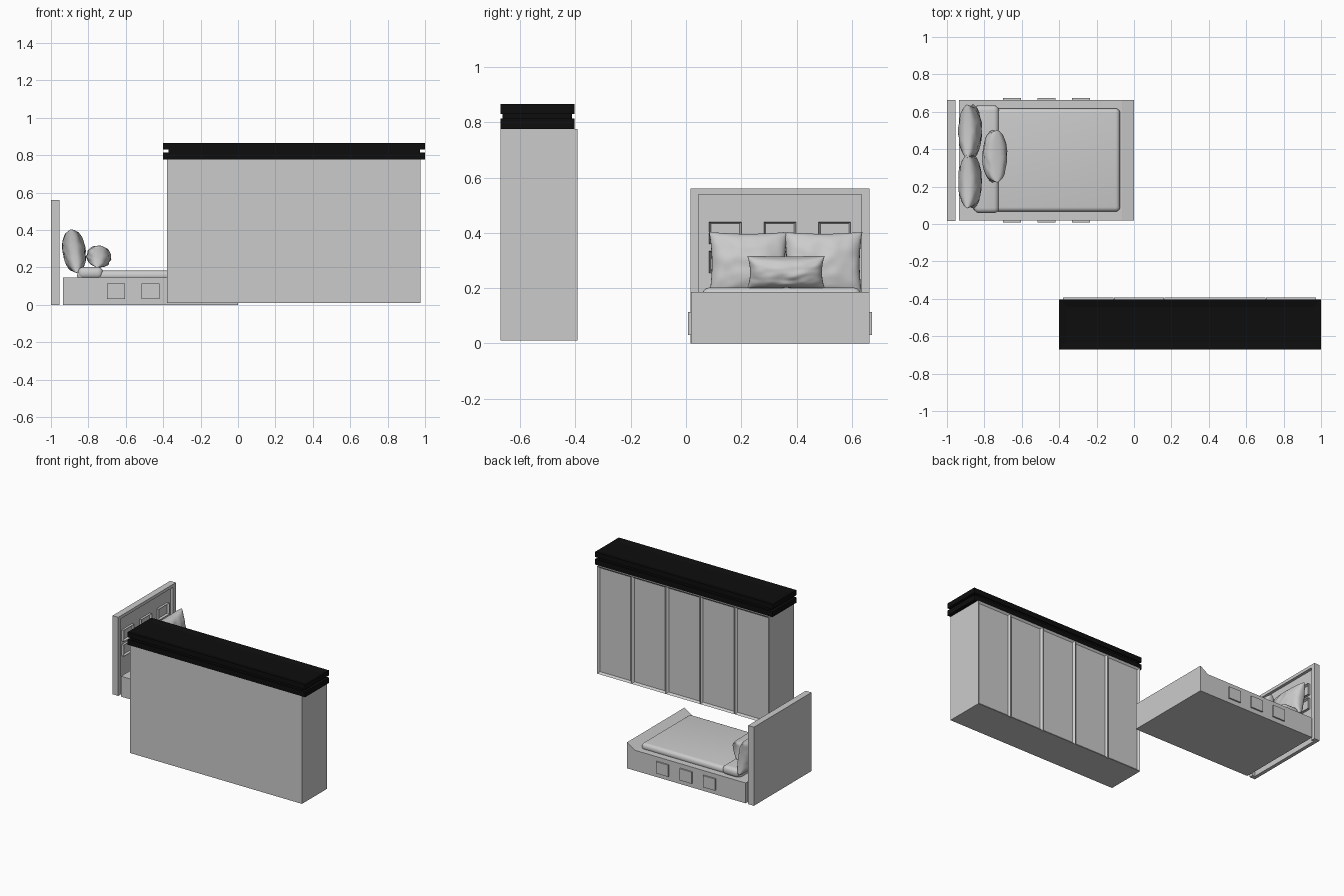
import bpy, bmesh, math
from mathutils import Vector, Matrix, noise

if "Cube" in bpy.data.objects:
    bpy.data.objects.remove(bpy.data.objects["Cube"])


def finish(name, bm, mat=None, smooth=False):
    bmesh.ops.recalc_face_normals(bm, faces=bm.faces)
    me = bpy.data.meshes.new(name)
    bm.to_mesh(me)
    bm.free()
    ob = bpy.data.objects.new(name, me)
    bpy.context.collection.objects.link(ob)
    if mat:
        me.materials.append(mat)
    if smooth:
        me.polygons.foreach_set("use_smooth", [True] * len(me.polygons))
    return ob


def add_box(bm, x, y, z):
    size = (x[1] - x[0], y[1] - y[0], z[1] - z[0])
    mid = ((x[0] + x[1]) / 2, (y[0] + y[1]) / 2, (z[0] + z[1]) / 2)
    m = Matrix.Translation(mid) @ Matrix.Diagonal((*size, 1))
    return bmesh.ops.create_cube(bm, size=1, matrix=m)["verts"]


def box(name, x, y, z, mat=None, bevel=0):
    bm = bmesh.new()
    add_box(bm, x, y, z)
    ob = finish(name, bm, mat, smooth=bevel > 0)
    if bevel:
        b = ob.modifiers.new("round", "BEVEL")
        b.width, b.segments = bevel, 5
    return ob


def recess(bm, direction, thickness, depth):
    """Inset the faces pointing along direction and push the middle inwards."""
    bm.normal_update()
    d = Vector(direction)
    faces = [f for f in bm.faces if f.normal.dot(d) > 0.99]
    bmesh.ops.inset_region(bm, faces=faces, thickness=thickness, depth=0)
    verts = {v for f in faces for v in f.verts}
    bmesh.ops.translate(bm, verts=list(verts), vec=-d * depth)


def pillow(name, loc, width, height, thick, tilt, seed):
    """Plump cushion with pulled-out corners: width on y, height on z."""
    n = 28
    bm = bmesh.new()
    off = Vector((seed * 7.3, seed * 3.1, 0))
    for side in (1, -1):
        grid = []
        for i in range(n + 1):
            u = math.sin(math.pi / 2 * (2 * i / n - 1))
            row = []
            for j in range(n + 1):
                v = math.sin(math.pi / 2 * (2 * j / n - 1))
                puff = max(0, (1 - u * u) * (1 - v * v)) ** 0.36
                wob = noise.noise(Vector((u * 3, v * 3, side)) + off)
                x = side * thick / 2 * puff * (1 + 0.12 * wob)
                y = u * width / 2 * (1 - 0.07 * (1 - v * v))
                z = v * height / 2 * (1 - 0.07 * (1 - u * u))
                row.append(bm.verts.new((x, y, z)))
            grid.append(row)
        for i in range(n):
            for j in range(n):
                bm.faces.new((grid[i][j], grid[i + 1][j],
                              grid[i + 1][j + 1], grid[i][j + 1]))
    bmesh.ops.remove_doubles(bm, verts=bm.verts, dist=1e-5)
    m = Matrix.Translation(loc) @ Matrix.Rotation(math.radians(tilt), 4, 'Y')
    bmesh.ops.transform(bm, matrix=m, verts=bm.verts)
    return finish(name, bm, smooth=True)


black = bpy.data.materials.new("black")
black.diffuse_color = (0.004, 0.004, 0.004, 1)
black.use_nodes = True
black.node_tree.nodes["Principled BSDF"].inputs["Base Color"].default_value = black.diffuse_color

# Wardrobe body and five framed doors facing the bed
X0, X1 = -0.38, 0.975
box("wardrobe_body", (X0, X1), (-0.672, -0.408), (0.01, 0.776))
w = (X1 - X0) / 5
for i in range(5):
    bm = bmesh.new()
    a = X0 + i * w
    add_box(bm, (a + 0.001, a + w - 0.001), (-0.409, -0.392), (0.01, 0.776))
    recess(bm, (0, 1, 0), 0.019, 0.012)
    finish(f"wardrobe_door_{i + 1}", bm)

# Black crown: two slabs separated by a groove, shallow tray on top
CX, CY = (-0.4, 1.0), (-0.672, -0.404)
box("crown_lower", CX, CY, (0.776, 0.814), black)
box("crown_groove", (-0.372, 0.972), (-0.664, -0.412), (0.812, 0.832), black)
bm = bmesh.new()
add_box(bm, CX, CY, (0.83, 0.866))
recess(bm, (0, 0, 1), 0.06, 0.01)
finish("crown_upper", bm, black)

# Bed base with a mitred foot edge that slopes up to the end
Y0, Y1 = 0.018, 0.664
profile = [(-0.935, 0), (0, 0), (0, 0.185), (-0.063, 0.145), (-0.935, 0.145)]
bm = bmesh.new()
face = bm.faces.new([bm.verts.new((x, Y0, z)) for x, z in profile])
ext = bmesh.ops.extrude_face_region(bm, geom=[face])["geom"]
bmesh.ops.translate(bm, vec=(0, Y1 - Y0, 0),
                    verts=[g for g in ext if isinstance(g, bmesh.types.BMVert)])
finish("bed_base", bm)

# Square blocks on both sides of the base
for i, x in enumerate((-0.652, -0.468, -0.283)):
    for s, y in (("left", (0.008, 0.02)), ("right", (0.662, 0.674))):
        box(f"side_square_{s}_{i + 1}", (x - 0.048, x + 0.048), y, (0.031, 0.114))

# Headboard: back panel, raised border, hollow square ornaments
box("headboard_panel", (-1.0, -0.975), (0.016, 0.664), (0, 0.56))
box("headboard_top_rail", (-0.976, -0.955), (0.016, 0.664), (0.538, 0.56))
for s, y in (("left", (0.016, 0.045)), ("right", (0.635, 0.664))):
    box(f"headboard_post_{s}", (-0.976, -0.955), y, (0, 0.538))
for r, z in enumerate((0.40, 0.295)):
    for c, y in enumerate((0.142, 0.34, 0.538)):
        bm = bmesh.new()
        add_box(bm, (-0.976, -0.958), (y - 0.058, y + 0.058), (z - 0.04, z + 0.04))
        recess(bm, (1, 0, 0), 0.009, 0.014)
        finish(f"headboard_square_{r + 1}_{c + 1}", bm)

# Mattress with cover and turned-back fold
box("mattress_cover", (-0.86, -0.075), (0.066, 0.618), (0.13, 0.183), bevel=0.024)
box("cover_fold", (-0.855, -0.722), (0.058, 0.634), (0.138, 0.202), bevel=0.028)

# Pillows
pillow("pillow_left", (-0.876, 0.226, 0.287), 0.285, 0.235, 0.12, -8, 1)
pillow("pillow_right", (-0.876, 0.496, 0.287), 0.285, 0.235, 0.12, -8, 2)
pillow("small_pillow", (-0.744, 0.362, 0.258), 0.28, 0.118, 0.13, 12, 3)
